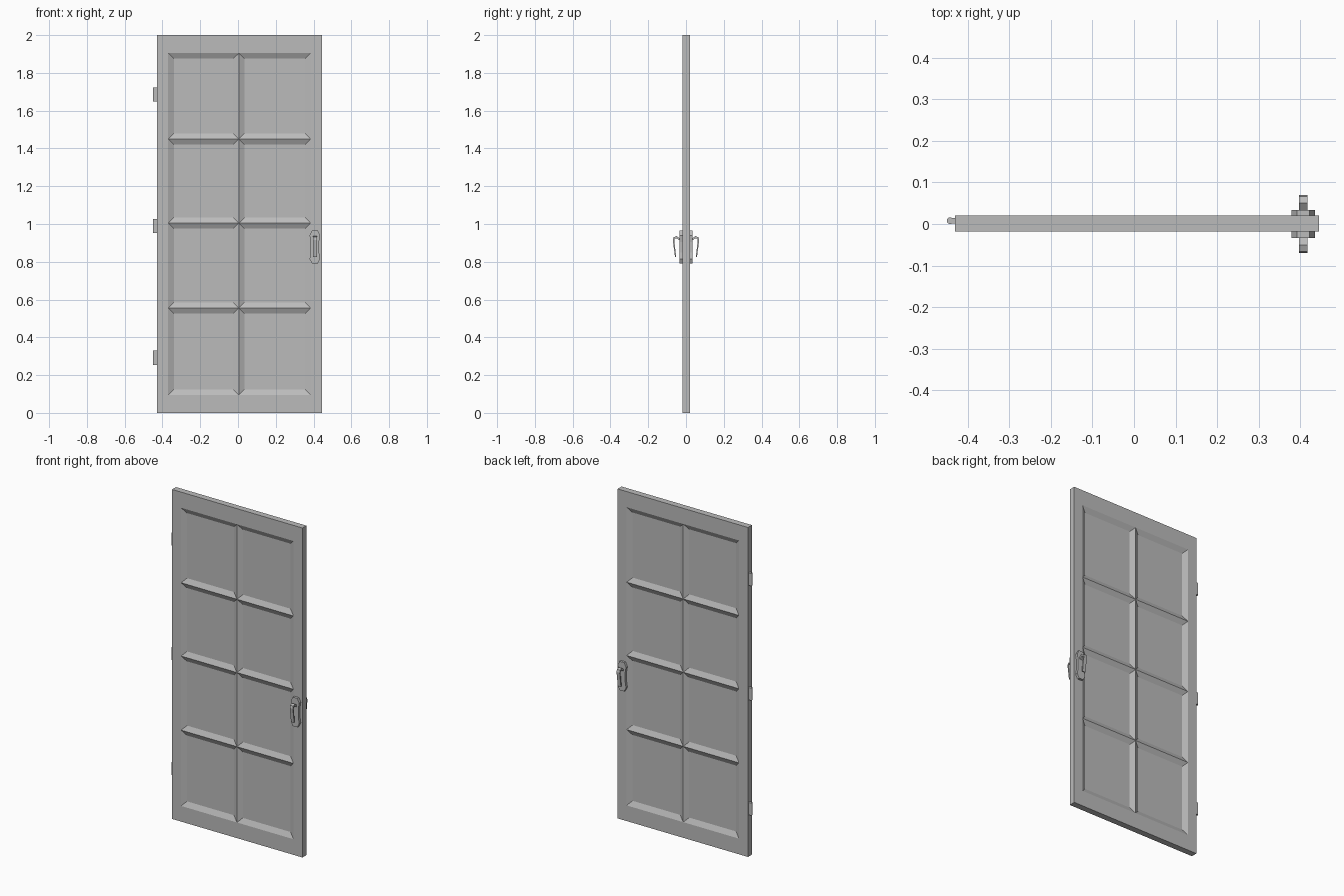
import bpy, bmesh, math
from mathutils import Vector

cube = bpy.data.objects.get("Cube")
if cube:
    bpy.data.objects.remove(cube, do_unlink=True)

grey = bpy.data.materials.new("plain grey")
grey.use_nodes = True
grey.diffuse_color = (0.5, 0.5, 0.5, 1)
grey.node_tree.nodes["Principled BSDF"].inputs["Base Color"].default_value = (0.5, 0.5, 0.5, 1)


def finish(name, bm, smooth=False):
    bmesh.ops.recalc_face_normals(bm, faces=bm.faces)
    mesh = bpy.data.meshes.new(name)
    bm.to_mesh(mesh)
    bm.free()
    mesh.materials.append(grey)
    obj = bpy.data.objects.new(name, mesh)
    bpy.context.collection.objects.link(obj)
    if smooth:
        bpy.ops.object.select_all(action='DESELECT')
        obj.select_set(True)
        bpy.context.view_layer.objects.active = obj
        bpy.ops.object.shade_smooth_by_angle(angle=math.radians(40))
    return obj


def prism(name, outline, direction):
    """Closed solid made by pushing a flat outline along a direction."""
    bm = bmesh.new()
    face = bm.faces.new([bm.verts.new(p) for p in outline])
    out = bmesh.ops.extrude_face_region(bm, geom=[face], use_keep_orig=True)
    verts = [g for g in out["geom"] if isinstance(g, bmesh.types.BMVert)]
    bmesh.ops.translate(bm, verts=verts, vec=direction)
    return finish(name, bm)


# Door leaf: a lattice sheet thickened, then each pane sunk with sloped borders
xs = [-0.43, -0.37, 0.005, 0.385, 0.445]
zs = [0, 0.095, 0.555, 1.005, 1.45, 1.905, 2]
front, back = -0.018, 0.02
bm = bmesh.new()
grid = [[bm.verts.new((x, front, z)) for z in zs] for x in xs]
for i in range(len(xs) - 1):
    for j in range(len(zs) - 1):
        bm.faces.new((grid[i][j], grid[i + 1][j], grid[i + 1][j + 1], grid[i][j + 1]))
out = bmesh.ops.extrude_face_region(bm, geom=bm.faces[:], use_keep_orig=True)
moved = [g for g in out["geom"] if isinstance(g, bmesh.types.BMVert)]
bmesh.ops.translate(bm, verts=moved, vec=(0, back - front, 0))
bmesh.ops.recalc_face_normals(bm, faces=bm.faces)
panes = []
for f in bm.faces:
    c = f.calc_center_median()
    if abs(f.normal.y) > 0.9 and xs[1] < c.x < xs[-2] and zs[1] < c.z < zs[-2]:
        panes.append(f)
bmesh.ops.inset_individual(bm, faces=panes, thickness=0.03, depth=-0.015, use_even_offset=True)
# Join the flat border into clean faces
flat = [e for e in bm.edges if len(e.link_faces) == 2
        and e.link_faces[0].normal.dot(e.link_faces[1].normal) > 0.9999
        and abs(e.link_faces[0].normal.y) < 0.1]
bmesh.ops.dissolve_edges(bm, edges=flat, use_verts=False)
finish("door_leaf", bm)

# Hinges: knuckle and short leaf
for label, z in (("lower", 0.292), ("middle", 0.99), ("upper", 1.685)):
    bm = bmesh.new()
    bmesh.ops.create_cone(bm, cap_ends=True, segments=16, radius1=0.008, radius2=0.008, depth=0.075)
    bmesh.ops.translate(bm, verts=bm.verts, vec=(-0.442, 0.008, z))
    finish(label + "_hinge_knuckle", bm, True)
    h = 0.0375
    prism(label + "_hinge_leaf",
          [(-0.442, 0.001, z - h), (-0.428, 0.001, z - h), (-0.428, 0.001, z + h), (-0.442, 0.001, z + h)],
          Vector((0, 0.014, 0)))

# Handles on both faces: plate with clipped ends and a waist, plus a bent pull
hx = 0.407
half = [(0.015, 0.79), (0.028, 0.815), (0.022, 0.85), (0.022, 0.905), (0.028, 0.94), (0.015, 0.965)]
pull = [(0.03, 0.922), (0.05, 0.936), (0.066, 0.93), (0.07, 0.915), (0.058, 0.825),
        (0.052, 0.827), (0.062, 0.912), (0.06, 0.921), (0.05, 0.925), (0.03, 0.91)]
for label, s, face_y in (("front", -1, front), ("back", 1, back)):
    outline = [(hx + x, face_y, z) for x, z in half] + [(hx - x, face_y, z) for x, z in reversed(half)]
    prism(label + "_handle_plate", outline, Vector((0, s * 0.034 - face_y, 0)))
    prism(label + "_handle_pull", [(hx - 0.0105, s * y, z) for y, z in pull], Vector((0.021, 0, 0)))
